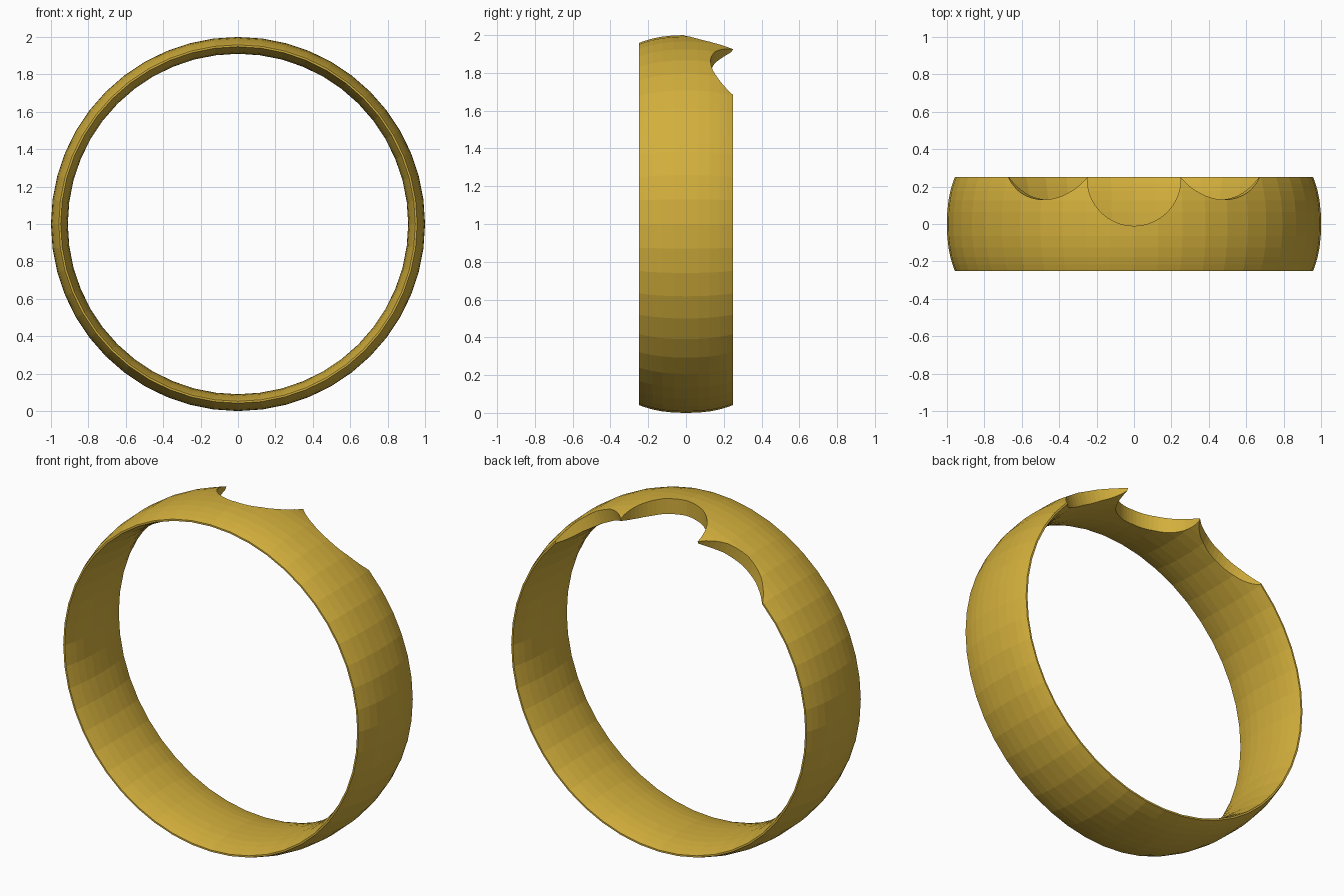
import bpy, bmesh
from math import sin, cos, pi, radians

cube = bpy.data.objects.get("Cube")
if cube:
    bpy.data.objects.remove(cube, do_unlink=True)

# Gold material
gold = bpy.data.materials.new("gold")
gold.use_nodes = True
color = (0.65, 0.43, 0.045, 1)
gold.diffuse_color = color
gold.node_tree.nodes["Principled BSDF"].inputs["Base Color"].default_value = color

SEGMENTS, ROWS = 48, 12
HALF_WIDTH = 0.25


def bulge(centre, edge, y):
    """Radius of a curved band face that changes from centre to edge."""
    return centre + (edge - centre) * abs(y / HALF_WIDTH) ** 2.4


# Lens-shaped cross-section: domed outside, comfort-fit inside
rows = [-HALF_WIDTH * cos(pi * i / ROWS) for i in range(ROWS + 1)]
profile = [(bulge(1.0, 0.958, y), y) for y in rows]
profile += [(bulge(0.91, 0.948, y), y) for y in reversed(rows)]

# Sweep the section around the finger axis
bm = bmesh.new()
rings = []
for s in range(SEGMENTS):
    a = 2 * pi * s / SEGMENTS
    rings.append([bm.verts.new((r * cos(a), y, 1 + r * sin(a))) for r, y in profile])
for s, ring in enumerate(rings):
    after = rings[(s + 1) % SEGMENTS]
    for i in range(len(profile)):
        j = (i + 1) % len(profile)
        bm.faces.new((ring[i], ring[j], after[j], after[i]))
bmesh.ops.recalc_face_normals(bm, faces=bm.faces)
mesh = bpy.data.meshes.new("ring_band")
bm.to_mesh(mesh)
bm.free()
mesh.materials.append(gold)
band = bpy.data.objects.new("ring_band", mesh)
bpy.context.collection.objects.link(band)


def scallop(x, y, z, radius, tilt):
    """Cut a round notch out of the back rim."""
    bpy.ops.mesh.primitive_cylinder_add(
        vertices=64, radius=radius, depth=0.6,
        location=(x, y, z), rotation=(0, radians(tilt), 0))
    cutter = bpy.context.object
    cutter.name = "notch_cutter"
    cutter.hide_render = True
    cutter.data.materials.append(gold)
    mod = band.modifiers.new("notch", "BOOLEAN")
    mod.operation = "DIFFERENCE"
    mod.solver = "EXACT"
    mod.object = cutter
    bpy.ops.object.select_all(action="DESELECT")
    band.select_set(True)
    bpy.context.view_layer.objects.active = band
    bpy.ops.object.modifier_apply(modifier=mod.name)
    bpy.data.objects.remove(cutter, do_unlink=True)


# Deep centre notch and a shallower one on each side
scallop(0, 0.24, 1.95, 0.25, 0)
for side in (-1, 1):
    scallop(side * 0.46, 0.434, 1.803, 0.304, side * 22)
